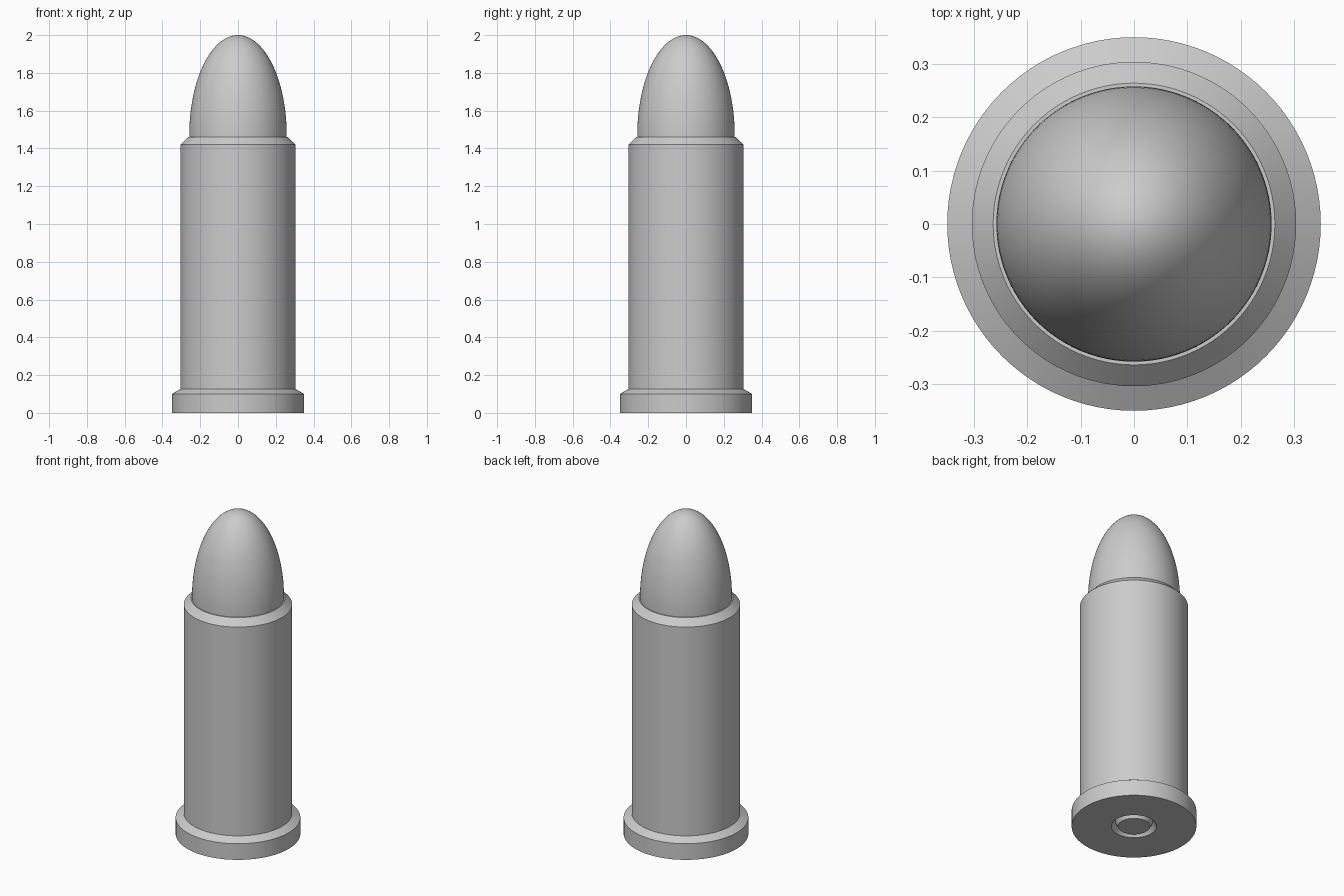
import bpy, bmesh, math
from math import sin, cos, pi

cube = bpy.data.objects.get("Cube")
if cube:
    bpy.data.objects.remove(cube)

grey = bpy.data.materials.new("plain grey")
grey.use_nodes = True
colour = (0.6, 0.6, 0.6, 1)
grey.diffuse_color = colour
grey.node_tree.nodes["Principled BSDF"].inputs["Base Color"].default_value = colour


def lathe(name, profile, sharp_angle=25, steps=96):
    """Spin an (radius, height) profile, listed bottom to top, around z."""
    bm = bmesh.new()
    verts = [bm.verts.new((r, 0, z)) for r, z in profile]
    edges = [bm.edges.new(pair) for pair in zip(verts, verts[1:])]
    bmesh.ops.spin(bm, geom=verts + edges, cent=(0, 0, 0), axis=(0, 0, 1),
                   angle=2 * pi, steps=steps, use_duplicate=False)
    bmesh.ops.remove_doubles(bm, verts=bm.verts, dist=0.0001)
    bmesh.ops.recalc_face_normals(bm, faces=bm.faces)
    mesh = bpy.data.meshes.new(name)
    bm.to_mesh(mesh)
    bm.free()
    mesh.materials.append(grey)
    obj = bpy.data.objects.new(name, mesh)
    bpy.context.collection.objects.link(obj)
    bpy.ops.object.select_all(action="DESELECT")
    obj.select_set(True)
    bpy.context.view_layer.objects.active = obj
    bpy.ops.object.shade_smooth_by_angle(angle=math.radians(sharp_angle))
    return obj


# Casing: grooved base, rim, straight wall and chamfered mouth
lathe("casing", [
    (0, 0), (0.09, 0), (0.105, 0.03), (0.127, 0),
    (0.35, 0), (0.35, 0.10), (0.304, 0.127),
    (0.304, 1.42), (0.264, 1.46), (0.25, 1.46), (0.25, 1.42), (0, 1.42),
])

# Rounded tip: short straight skirt, then an elliptical nose
base, radius, height = 1.47, 0.258, 0.53
nose = [(radius * cos(i / 32 * pi / 2), base + height * sin(i / 32 * pi / 2))
        for i in range(32)]
lathe("rounded_tip", [(0, 1.40), (radius, 1.40)] + nose + [(0, base + height)])
